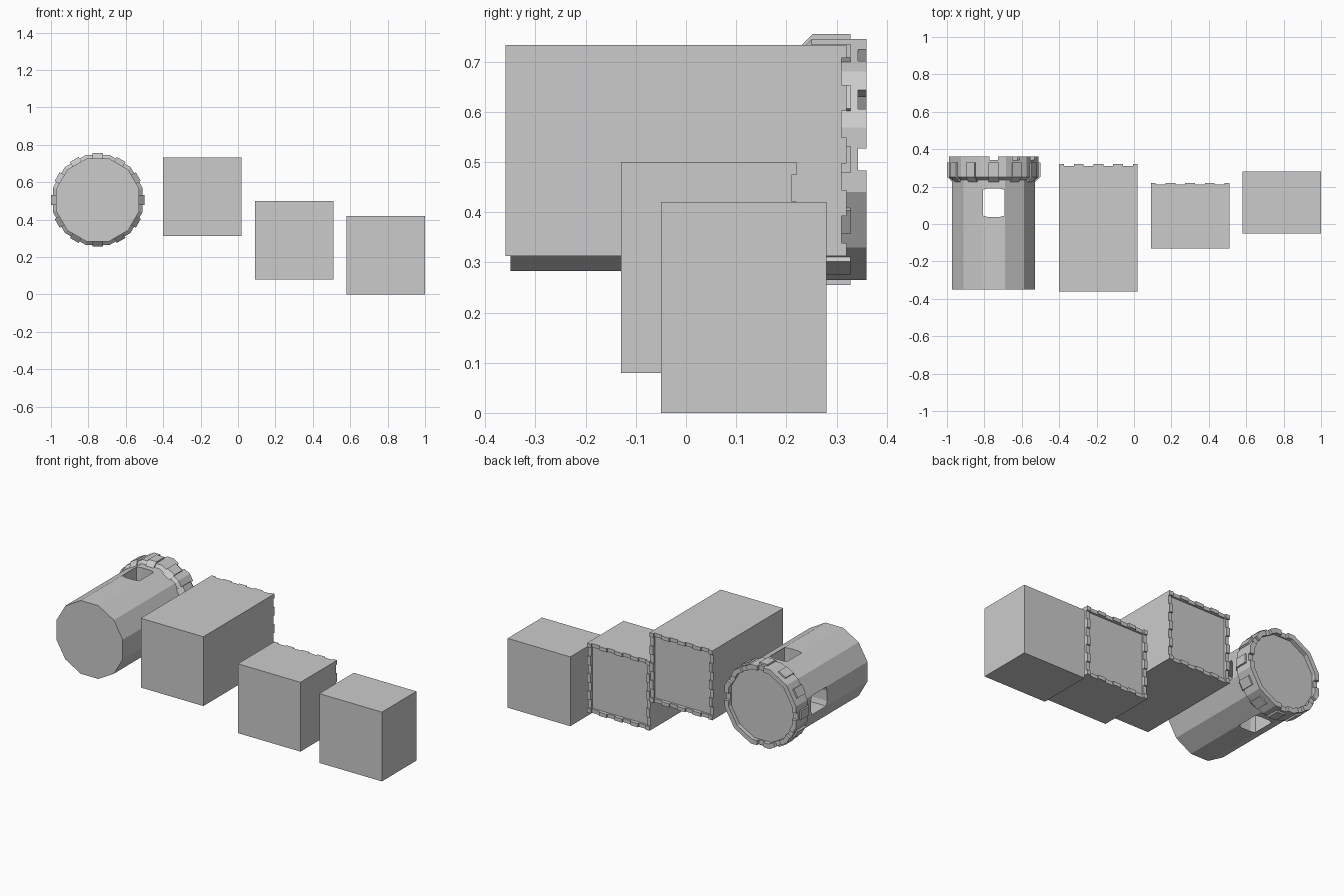
import bpy, bmesh, math
from mathutils import Vector, Matrix

if "Cube" in bpy.data.objects:
    bpy.data.objects.remove(bpy.data.objects["Cube"])

stone = bpy.data.materials.new("grey_stone")
stone.diffuse_color = (0.6, 0.6, 0.6, 1)
stone.use_nodes = True
stone.node_tree.nodes["Principled BSDF"].inputs["Base Color"].default_value = stone.diffuse_color
AXIS = Vector((-0.75, 0, 0.505))          # centre line of the lying tower
SIDES = 12


def finish(name, bm):
    bmesh.ops.recalc_face_normals(bm, faces=bm.faces)
    me = bpy.data.meshes.new(name)
    bm.to_mesh(me)
    bm.free()
    ob = bpy.data.objects.new(name, me)
    bpy.context.collection.objects.link(ob)
    me.materials.append(stone)
    return ob


def box_mesh(lo, hi):
    bm = bmesh.new()
    bmesh.ops.create_cube(bm, size=1)
    for v in bm.verts:
        v.co = Vector([(lo[i] + hi[i]) / 2 + v.co[i] * (hi[i] - lo[i]) for i in range(3)])
    return bm


def extrude_profile(points, offset):
    """Solid from a flat polygon moved along offset."""
    bm = bmesh.new()
    a = [bm.verts.new(p) for p in points]
    b = [bm.verts.new(Vector(p) + Vector(offset)) for p in points]
    bm.faces.new(a)
    bm.faces.new(b)
    for i in range(len(a)):
        j = (i + 1) % len(a)
        bm.faces.new((a[i], a[j], b[j], b[i]))
    return bm


def cut(ob, bm):
    """Subtract a solid and remove the cutter."""
    cutter = finish("cutter", bm)
    cutter.hide_render = True
    mod = ob.modifiers.new("cut", 'BOOLEAN')
    mod.operation, mod.solver, mod.object = 'DIFFERENCE', 'EXACT', cutter
    bpy.context.view_layer.objects.active = ob
    bpy.ops.object.modifier_apply(modifier=mod.name)
    bpy.data.objects.remove(cutter)


def around(angle):
    return Matrix.Translation(AXIS) @ Matrix.Rotation(angle, 4, 'Y')


# Round tower: flat-topped twelve-sided rings along y, ending in a sunken roof
rings = [(0.222, -0.35), (0.222, 0.235), (0.24, 0.25), (0.24, 0.36), (0.212, 0.36), (0.212, 0.335)]
bm = bmesh.new()
loops = []
for apothem, y in rings:
    r = apothem / math.cos(math.pi / SIDES)
    loops.append([bm.verts.new(AXIS + Vector((r * math.sin(t), y, r * math.cos(t))))
                  for t in [(k + 0.5) * 2 * math.pi / SIDES for k in range(SIDES)]])
for a, b in zip(loops, loops[1:]):
    for i in range(SIDES):
        j = (i + 1) % SIDES
        bm.faces.new((a[i], a[j], b[j], b[i]))
bm.faces.new(loops[0])
bm.faces.new(loops[-1])
tower = finish("round_tower", bm)

# Battlement notches across the crown
for k in range(SIDES // 2):
    bar = box_mesh((-0.022, 0.343, -0.4), (0.022, 0.4, 0.4))
    bar.transform(around(k * 2 * math.pi / SIDES))
    cut(tower, bar)

# Windows running through the tower, with softly arched ends
arch = [(-0.058, 0.045), (-0.03, 0.037), (0.03, 0.037), (0.058, 0.045),
        (0.058, 0.183), (0.03, 0.191), (-0.03, 0.191), (-0.058, 0.183)]
for k in range(2):
    hole = extrude_profile([(x, y, -0.4) for x, y in arch], (0, 0, 0.8))
    hole.transform(around(k * math.pi / 2))
    cut(tower, hole)

# Corbels around the crown
corbel = [(0.213, 0.215), (0.25, 0.252), (0.25, 0.328), (0.23, 0.328), (0.213, 0.27)]
bm = bmesh.new()
for k in range(SIDES):
    one = extrude_profile([(-0.027, y, r) for r, y in corbel], (0.054, 0, 0))
    one.transform(around(k * 2 * math.pi / SIDES))
    tmp = bpy.data.meshes.new("tmp")
    one.to_mesh(tmp)
    one.free()
    bm.from_mesh(tmp)
    bpy.data.meshes.remove(tmp)
finish("crown_corbels", bm)

# Square blocks: x start, z start, back end, front end, battlements
S, RIM, NOTCH = 0.42, 0.022, 0.053
for name, x, z, y0, y1, crown in [("tall_square_tower", -0.4, 0.313, -0.36, 0.32, True),
                                  ("short_square_tower", 0.09, 0.08, -0.13, 0.22, True),
                                  ("plain_block", 0.58, 0.0, -0.05, 0.28, False)]:
    ob = finish(name, box_mesh((x, y0, z), (x + S, y1, z + S)))
    if not crown:
        continue
    # sunken roof panel inside the rim
    cut(ob, box_mesh((x + RIM, y1 - 0.022, z + RIM), (x + S - RIM, y1 + 0.1, z + S - RIM)))
    # four notches per side
    for k in range(4):
        c = S * (k + 0.5) / 4
        a, b = c - NOTCH / 2, c + NOTCH / 2
        cut(ob, box_mesh((x + a, y1 - 0.01, z - 0.1), (x + b, y1 + 0.1, z + S + 0.1)))
        cut(ob, box_mesh((x - 0.1, y1 - 0.01, z + a), (x + S + 0.1, y1 + 0.1, z + b)))
